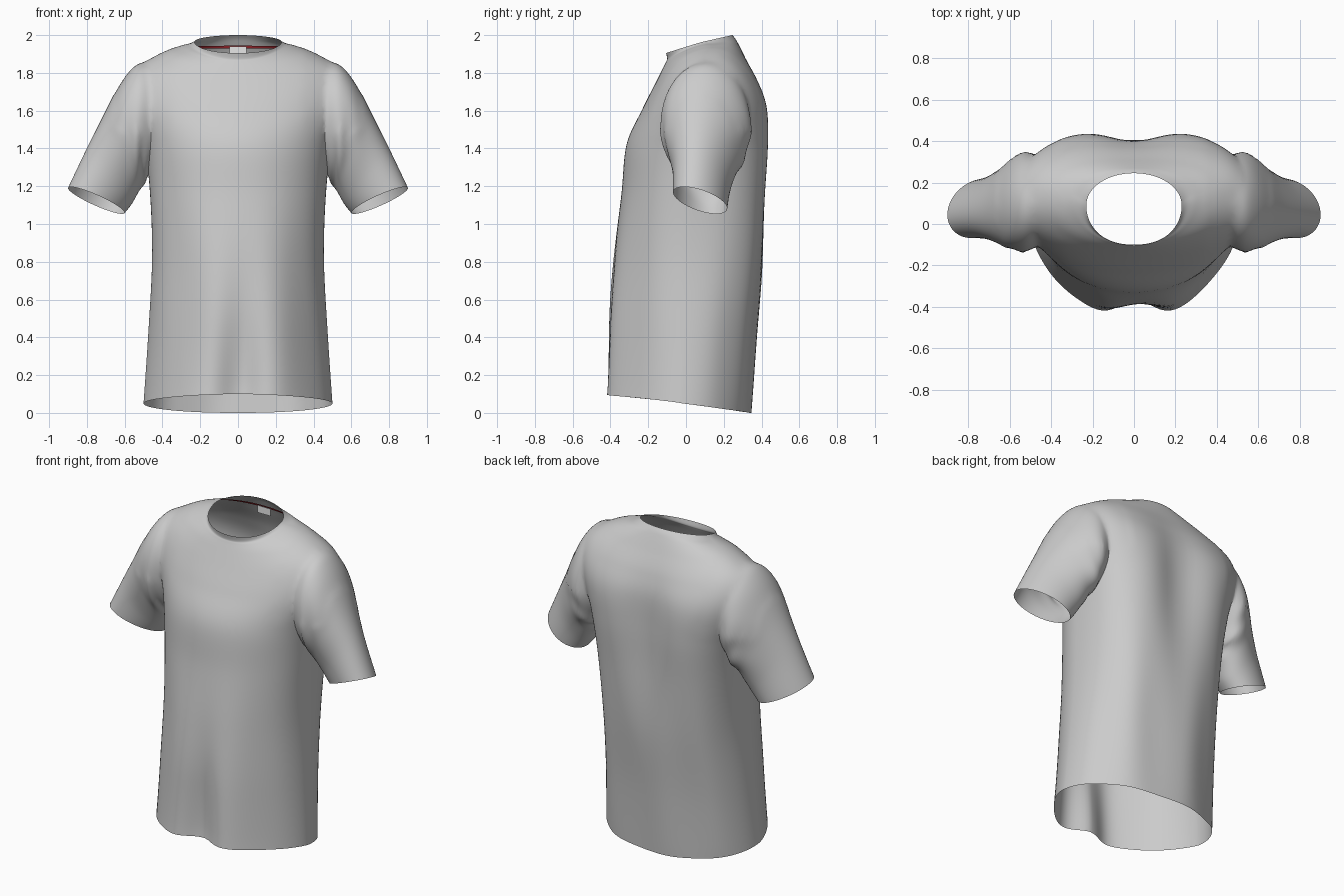
import bpy, bmesh, math
from mathutils import Vector

if "Cube" in bpy.data.objects:
    bpy.data.objects.remove(bpy.data.objects["Cube"])


def material(name, rgb):
    m = bpy.data.materials.new(name)
    m.use_nodes = True
    m.diffuse_color = (*rgb, 1)
    m.node_tree.nodes["Principled BSDF"].inputs["Base Color"].default_value = (*rgb, 1)
    return m


grey = material("grey fabric", (0.6, 0.6, 0.6))
red = material("red tape", (0.5, 0.03, 0.04))
white = material("white label", (0.8, 0.8, 0.8))

# Torso rings: half width, front y, side y, back y, front z, side z, back z
TORSO = [
    (.50, -.485, -.02, .345, .10, .05, .0),
    (.475, -.45, .0, .375, .45, .42, .40),
    (.455, -.395, .02, .42, .82, .81, .80),
    (.465, -.345, .04, .445, 1.15, 1.15, 1.15),
    (.495, -.315, .07, .46, 1.42, 1.40, 1.42),
    (.565, -.235, .10, .445, 1.60, 1.65, 1.62),
    (.545, -.17, .12, .39, 1.73, 1.81, 1.76),
    (.42, -.125, .13, .32, 1.82, 1.90, 1.88),
    (.31, -.105, .13, .28, 1.86, 1.942, 1.95),
    (.255, -.10, .11, .262, 1.875, 1.955, 1.98),
    (.23, -.105, .09, .245, 1.905, 1.965, 2.0),
]
# Sleeve rings: top x, top z, bottom x, bottom z, front y, back y
SLEEVE = [
    (.38, 1.82, .36, 1.34, -.05, .29),
    (.51, 1.858, .44, 1.29, -.115, .335),
    (.59, 1.795, .475, 1.25, -.135, .345),
    (.66, 1.68, .495, 1.22, -.125, .32),
    (.73, 1.54, .52, 1.18, -.095, .275),
    (.81, 1.38, .56, 1.11, -.07, .235),
    (.90, 1.19, .60, 1.06, -.065, .215),
]


def spline(keys, u):
    """Smooth interpolation between the rows of a table."""
    i = min(int(u), len(keys) - 2)
    f = u - i
    rows = [keys[max(0, min(len(keys) - 1, i + k))] for k in (-1, 0, 1, 2)]
    return [b + .5 * f * (c - a + f * (2 * a - 5 * b + 4 * c - d + f * (3 * (b - c) + d - a)))
            for a, b, c, d in zip(*rows)]


def bell(v, centre, width):
    return math.exp(-((v - centre) / width) ** 2)


def torso_point(u, t):
    a, yf, ys, yb, zf, zs, zb = spline(TORSO, u)
    c, s = math.cos(t), math.sin(t)
    back = s > 0
    # squarer across the back, more pointed at the front hem
    n = 2 / (2 + .8 * bell(u, 4, 3) if back else 2.1 - .5 * bell(u, 0, 2.2))
    x = a * math.copysign(abs(c) ** n, c)
    d = abs(s) ** n
    y = ys + ((yb if back else yf) - ys) * d
    slope = 1 + min(1, u / 3) * min(1, (10 - u) / 3)
    z = zs + ((zb if back else zf) - zs) * abs(s) ** slope
    # spine hollow, front hem fold and soft vertical drapes
    if back:
        y -= .06 * bell(x, 0, .17) * bell(u, 4, 2)
    else:
        y += .115 * bell(x, 0, .12) * bell(u, 0, 1.3)
    y += .008 * math.sin(8 * t + .5 * u) * abs(s) * bell(u, 1, 1.6)
    return Vector((x, y, z))


def sleeve_point(u, t):
    tx, tz, bx, bz, yf, yb = spline(SLEEVE, u)
    c, s = math.cos(t), math.sin(t)
    # gathered folds near the armhole, fading to the cuff
    k = 1 + .03 * math.sin(6 * t + 2.5 * u) * bell(u, 2.8, 1.2) * (1 - max(c, 0))
    mid, half = (yf + yb) / 2, (yb - yf) / 2
    y = mid + half * s * k - .03 * c * u / 6
    z = (tz + bz) / 2 + (tz - bz) / 2 * c * k - .03 * s * u / 6
    return Vector(((tx + bx) / 2 + (tx - bx) / 2 * c * k, y, z))


def link(name, mesh, *mats):
    ob = bpy.data.objects.new(name, mesh)
    bpy.context.collection.objects.link(ob)
    for m in mats:
        mesh.materials.append(m)
    return ob


def capped_loft(name, point, last, rings, sides, side=1):
    """Closed tube; its end caps use the second material slot."""
    bm = bmesh.new()
    rows = []
    for r in range(rings + 1):
        row = []
        for k in range(sides):
            p = point(last * r / rings, 2 * math.pi * k / sides)
            row.append(bm.verts.new((p.x * side, p.y, p.z)))
        rows.append(row)
    for lo, hi in zip(rows, rows[1:]):
        for k in range(sides):
            j = (k + 1) % sides
            bm.faces.new((lo[k], lo[j], hi[j], hi[k]))
    for row in (rows[0], rows[-1]):
        hub = bm.verts.new(sum((v.co for v in row), Vector()) / sides)
        for k in range(sides):
            bm.faces.new((row[k], row[(k + 1) % sides], hub)).material_index = 1
    bmesh.ops.recalc_face_normals(bm, faces=bm.faces)
    mesh = bpy.data.meshes.new(name)
    bm.to_mesh(mesh)
    bm.free()
    return link(name, mesh, grey, white)


# Join torso and sleeves into one hollow garment
shirt = capped_loft("shirt", torso_point, len(TORSO) - 1, 70, 112)
sleeves = [capped_loft(n, sleeve_point, len(SLEEVE) - 1, 36, 56, s)
           for n, s in (("left_sleeve", 1), ("right_sleeve", -1))]
for sl in sleeves:
    mod = shirt.modifiers.new("join", "BOOLEAN")
    mod.operation, mod.solver, mod.object = "UNION", "EXACT", sl
bpy.context.view_layer.update()
joined = bpy.data.meshes.new_from_object(
    shirt.evaluated_get(bpy.context.evaluated_depsgraph_get()))
shirt.modifiers.clear()
shirt.data = joined
for sl in sleeves:
    bpy.data.objects.remove(sl)

# Open the neck, hem and cuffs, then soften the shoulder seams
bm = bmesh.new()
bm.from_mesh(joined)
bmesh.ops.delete(bm, geom=[f for f in bm.faces if f.material_index == 1], context="FACES")
bmesh.ops.remove_doubles(bm, verts=bm.verts, dist=.0015)
shoulder = [v for v in bm.verts if .36 < abs(v.co.x) < .66 and v.co.z > 1.5]
for _ in range(8):
    bmesh.ops.smooth_vert(bm, verts=shoulder, factor=.5,
                          use_axis_x=True, use_axis_y=True, use_axis_z=True)
for f in bm.faces:
    f.smooth = True
bm.to_mesh(joined)
bm.free()
joined.materials.clear()
joined.materials.append(grey)
joined.set_sharp_from_angle(angle=math.radians(50))

# Neck tape along the inside of the back neck
bm = bmesh.new()
strip = []
for k in range(25):
    t = math.radians(30 + 120 * k / 24)
    strip.append([bm.verts.new(torso_point(u, t) + Vector((0, -.008, -.006)))
                  for u in (7.72, 8.0)])
for a, b in zip(strip, strip[1:]):
    bm.faces.new((a[0], b[0], b[1], a[1])).smooth = True
mesh = bpy.data.meshes.new("neck_tape")
bm.to_mesh(mesh)
bm.free()
link("neck_tape", mesh, red)

# Blank label hanging below the tape
bm = bmesh.new()
bmesh.ops.create_cube(bm, size=1)
for v in bm.verts:
    v.co = Vector((v.co.x * .09, v.co.y * .004 + .262, v.co.z * .045 + 1.918))
mesh = bpy.data.meshes.new("neck_label")
bm.to_mesh(mesh)
bm.free()
link("neck_label", mesh, white)
